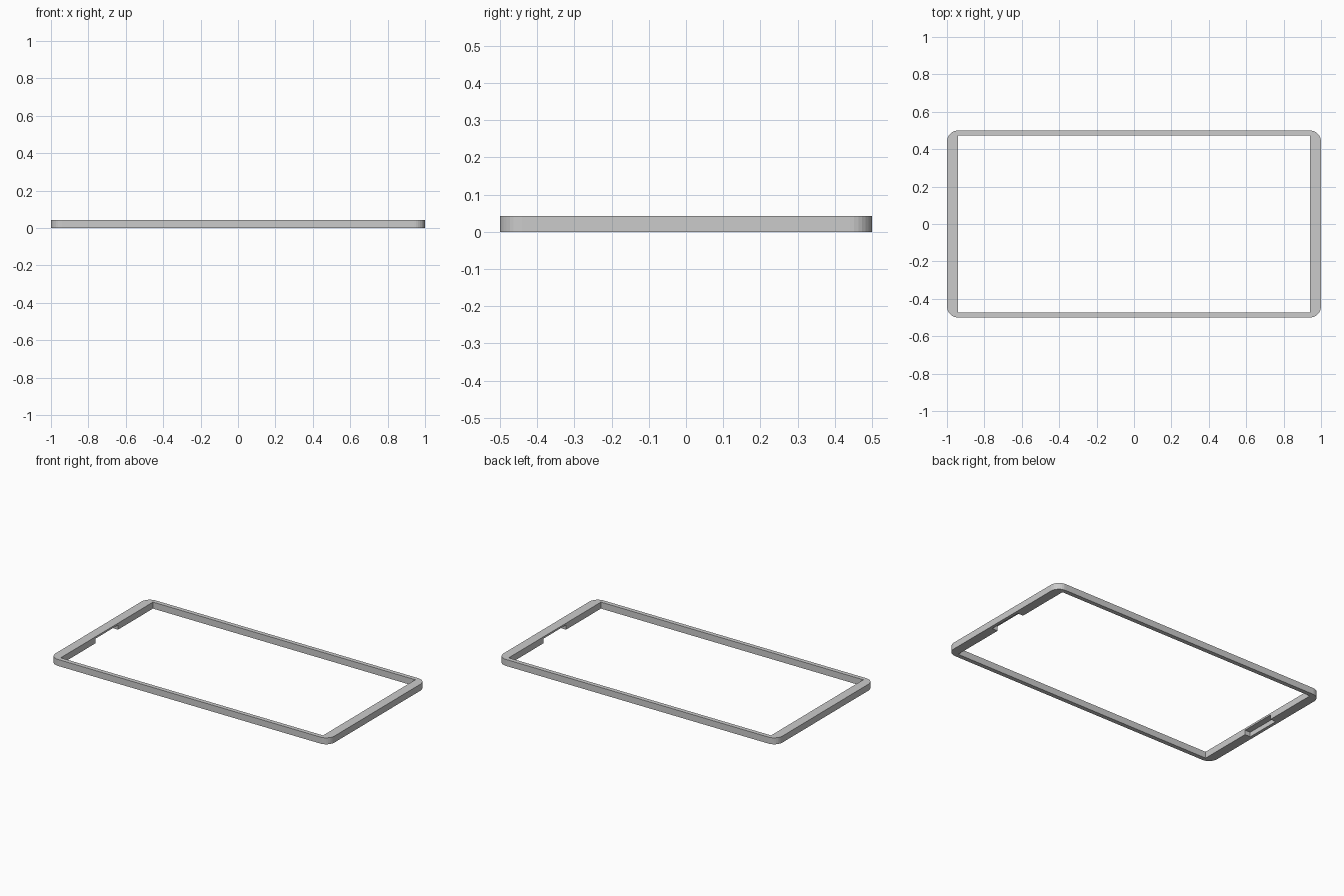
import bpy, bmesh, math

if "Cube" in bpy.data.objects:
    bpy.data.objects.remove(bpy.data.objects["Cube"])

H = 0.042            # frame height
IX, IY = 0.94, 0.472 # half size of the opening
R, SEG = 0.06, 8     # outer corner radius and segments


def prism(name, outline, z0, z1):
    """Extrude a flat outline between two heights."""
    bm = bmesh.new()
    face = bm.faces.new([bm.verts.new((x, y, z0)) for x, y in outline])
    ext = bmesh.ops.extrude_face_region(bm, geom=[face])["geom"]
    top = [v for v in ext if isinstance(v, bmesh.types.BMVert)]
    bmesh.ops.translate(bm, verts=top, vec=(0, 0, z1 - z0))
    bmesh.ops.recalc_face_normals(bm, faces=bm.faces)
    mesh = bpy.data.meshes.new(name)
    bm.to_mesh(mesh)
    bm.free()
    obj = bpy.data.objects.new(name, mesh)
    bpy.context.collection.objects.link(obj)
    return obj


def rect(x0, x1, y0, y1):
    return [(x0, y0), (x1, y0), (x1, y1), (x0, y1)]


# Outer rounded rectangle
outline = []
for k, (sx, sy) in enumerate([(1, 1), (-1, 1), (-1, -1), (1, -1)]):
    for i in range(SEG + 1):
        a = math.radians(90) * (k + i / SEG)
        outline.append((sx * (1 - R) + R * math.cos(a),
                        sy * (0.5 - R) + R * math.sin(a)))
frame = prism("bezel_frame", outline, 0, H)

# Central opening, plus a recess under the inside of each short side
cutters = [prism("opening_cutter", rect(-IX, IX, -IY, IY), -0.1, 0.1)]
for side, name in ((1, "right"), (-1, "left")):
    x0, x1 = sorted((side * 0.90, side * 0.98))
    cutters.append(prism(name + "_notch_cutter", rect(x0, x1, -0.115, 0.115), -0.1, 0.03))

for c in cutters:
    mod = frame.modifiers.new(c.name, "BOOLEAN")
    mod.operation, mod.solver, mod.object = "DIFFERENCE", "EXACT", c

# Bake the cuts and remove the cutters
bpy.context.view_layer.update()
deps = bpy.context.evaluated_depsgraph_get()
baked = bpy.data.meshes.new_from_object(frame.evaluated_get(deps))
frame.modifiers.clear()
frame.data = baked
for c in cutters:
    bpy.data.objects.remove(c)
